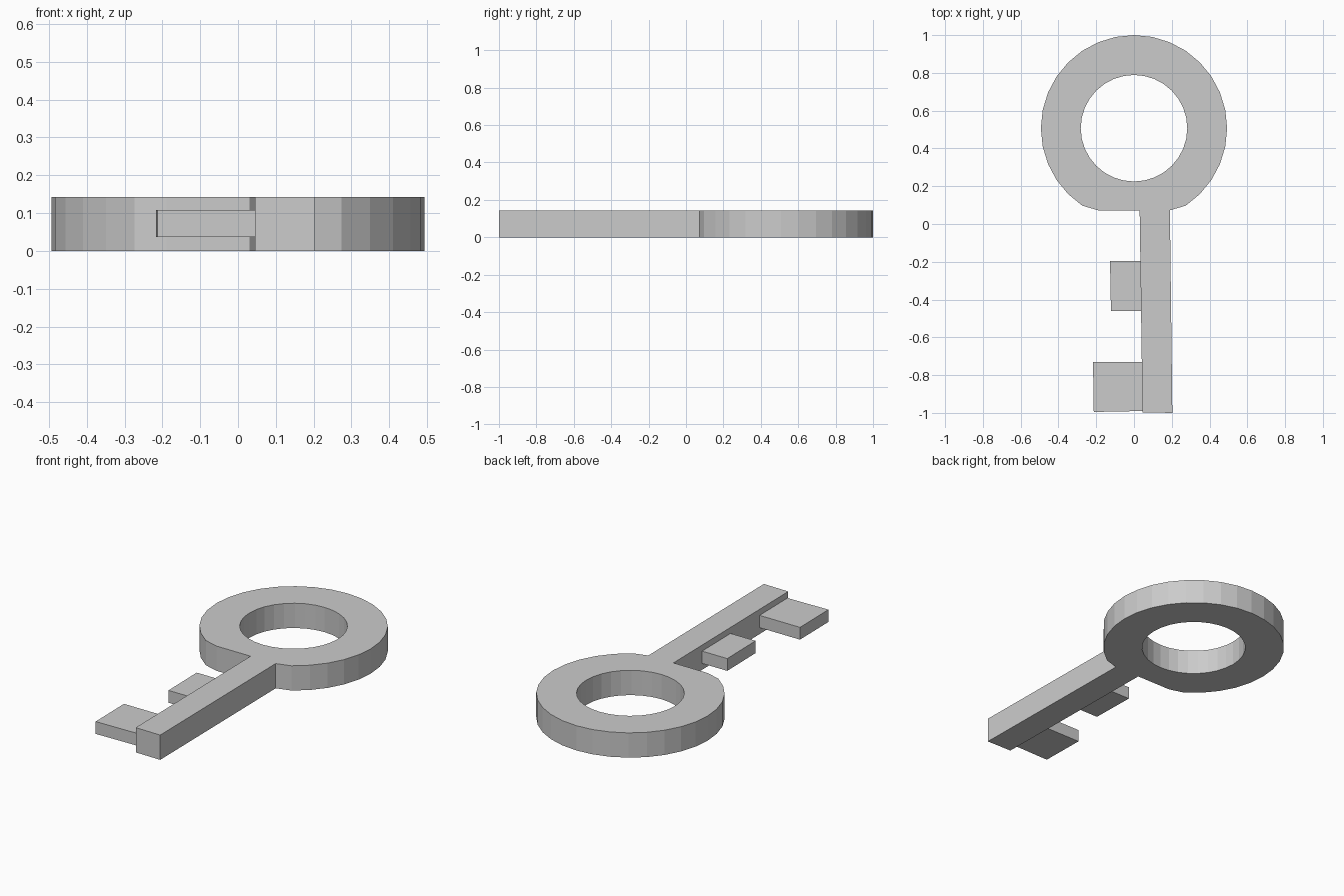
import bpy, bmesh
from math import cos, sin, tau

if "Cube" in bpy.data.objects:
    bpy.data.objects.remove(bpy.data.objects["Cube"])

H = 0.143  # thickness of bow and shaft


def finish(name, bm):
    bmesh.ops.recalc_face_normals(bm, faces=bm.faces)
    mesh = bpy.data.meshes.new(name)
    bm.to_mesh(mesh)
    bm.free()
    obj = bpy.data.objects.new(name, mesh)
    bpy.context.collection.objects.link(obj)
    return obj


def prism(name, outline, z0, z1):
    bm = bmesh.new()
    face = bm.faces.new([bm.verts.new((x, y, z0)) for x, y in outline])
    ext = bmesh.ops.extrude_face_region(bm, geom=[face], use_keep_orig=True)
    top = [v for v in ext["geom"] if isinstance(v, bmesh.types.BMVert)]
    bmesh.ops.translate(bm, verts=top, vec=(0, 0, z1 - z0))
    return finish(name, bm)


# Bow: 32-sided ring, flattened where it meets the shaft
SIDES, CY, R_OUT, R_IN, FLAT = 32, 0.507, 0.493, 0.282, 0.072
bm = bmesh.new()
sections = []
for i in range(SIDES):
    c, s = cos(tau * i / SIDES), sin(tau * i / SIDES)
    outer = (R_OUT * c, max(CY + R_OUT * s, FLAT))
    inner = (R_IN * c, CY + R_IN * s)
    sections.append([bm.verts.new((*p, z)) for p, z in
                     ((outer, 0), (outer, H), (inner, H), (inner, 0))])
for i, a in enumerate(sections):
    b = sections[(i + 1) % SIDES]
    for k in range(4):
        m = (k + 1) % 4
        bm.faces.new((a[k], b[k], b[m], a[m]))
finish("bow_ring", bm)

# Shaft: slightly slanted bar
prism("shaft", [(0.03, FLAT), (0.045, -0.997), (0.203, -1.0), (0.19, FLAT)], 0, H)

# Teeth: thinner plates on the left side of the shaft
prism("upper_tooth", [(-0.127, -0.195), (-0.122, -0.46),
                      (0.038, -0.46), (0.034, -0.195)], 0.037, 0.108)
prism("lower_tooth", [(-0.217, -0.73), (-0.213, -0.995),
                      (0.045, -0.99), (0.041, -0.73)], 0.037, 0.108)
